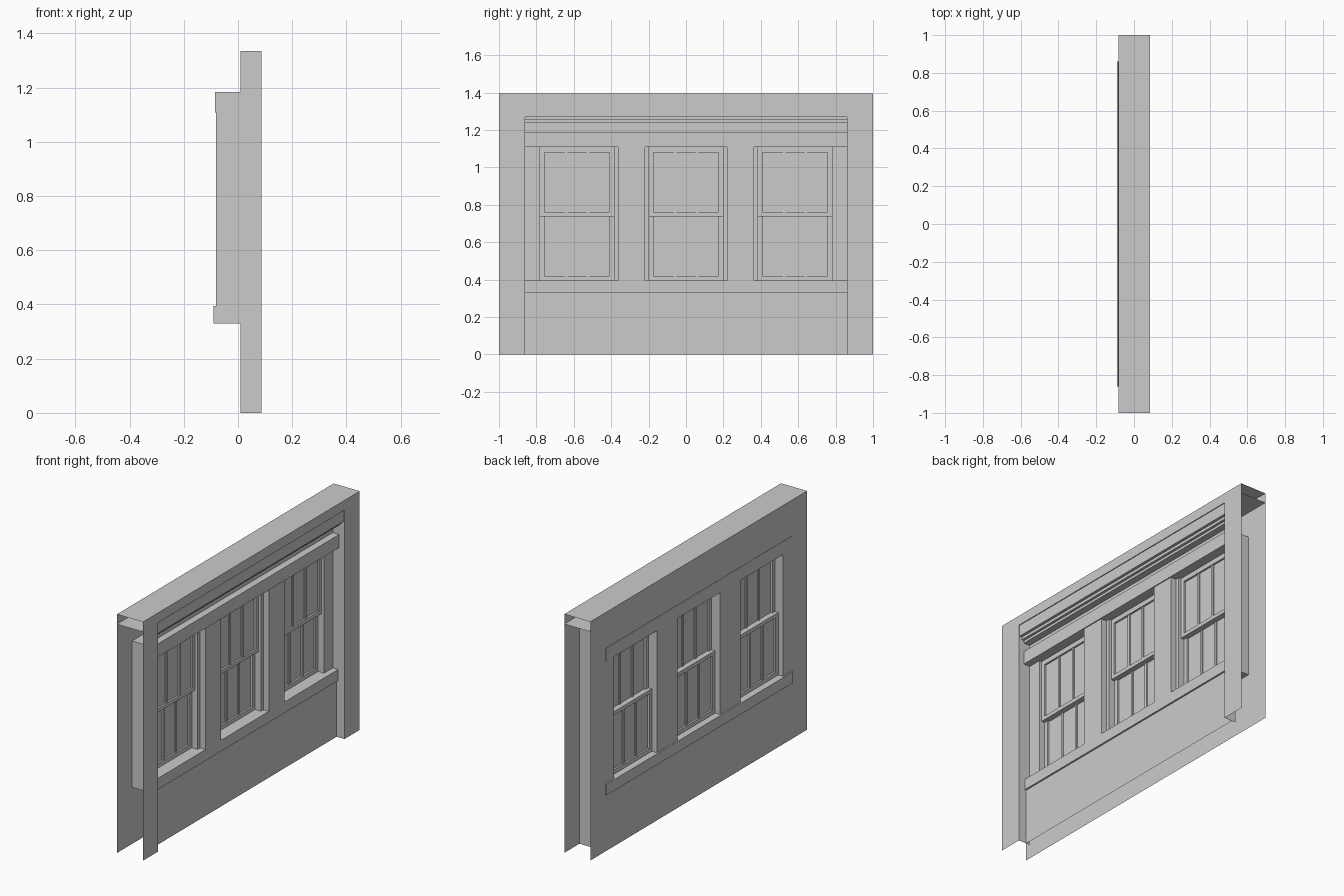
import bpy

if "Cube" in bpy.data.objects:
    bpy.data.objects.remove(bpy.data.objects["Cube"])

XB, XF = -0.082, 0.086      # back wall plane, front trim plane
TOP, SOFFIT = 1.394, 1.336
Y_IN = 0.86                 # half width of the recessed bay
SILL, HEAD = 0.395, 1.108   # window opening heights
WINDOWS = (-0.583, 0.0, 0.583)
HALF = 0.197                # half width of one opening


class Part:
    """Collects quads and boxes into one mesh object."""
    def __init__(self, name):
        self.name, self.v, self.f = name, [], []

    def quad(self, *pts):
        n = len(self.v)
        self.v += pts
        self.f.append((n, n + 1, n + 2, n + 3))

    def sheet_x(self, x, y0, y1, z0, z1, facing=1):
        p = [(x, y0, z0), (x, y1, z0), (x, y1, z1), (x, y0, z1)]
        self.quad(*(p if facing > 0 else p[::-1]))

    def sheet_z(self, z, x0, x1, y0, y1, facing=1):
        p = [(x0, y0, z), (x1, y0, z), (x1, y1, z), (x0, y1, z)]
        self.quad(*(p if facing > 0 else p[::-1]))

    def box(self, x0, x1, y0, y1, z0, z1):
        n = len(self.v)
        self.v += [(x, y, z) for z in (z0, z1)
                   for x, y in ((x0, y0), (x1, y0), (x1, y1), (x0, y1))]
        for q in ((3, 2, 1, 0), (4, 5, 6, 7), (0, 1, 5, 4),
                  (1, 2, 6, 5), (2, 3, 7, 6), (3, 0, 4, 7)):
            self.f.append(tuple(n + i for i in q))

    def build(self):
        me = bpy.data.meshes.new(self.name)
        me.from_pydata(self.v, [], self.f)
        me.update()
        ob = bpy.data.objects.new(self.name, me)
        bpy.context.collection.objects.link(ob)
        return ob


# Back wall sheet with the window band left open
p = Part("back_wall")
p.sheet_x(XB, -1, 1, 0, SILL, -1)
p.sheet_x(XB, -1, 1, HEAD, TOP, -1)
for s in (-1, 1):
    a, b = sorted((s * Y_IN, s))
    p.sheet_x(XB, a, b, SILL, HEAD, -1)
p.build()

# Top cap, its soffit and the front lintel
p = Part("top_cap")
p.sheet_z(TOP, XB, XF, -1, 1)
p.sheet_z(SOFFIT, XB, XF, -1, 1, -1)
p.sheet_x(XF, -1, 1, SOFFIT, TOP)
p.build()

# Front corner pilasters with inward returns
p = Part("pilasters")
for s in (-1, 1):
    a, b = sorted((s * Y_IN, s))
    p.sheet_x(XF, a, b, 0, SOFFIT)
    y = s * Y_IN
    r = [(0.01, y, 0), (XF, y, 0), (XF, y, SOFFIT), (0.01, y, SOFFIT)]
    p.quad(*(r if s > 0 else r[::-1]))
p.build()

# Panel below the windows
p = Part("lower_panel")
p.sheet_x(0.035, -Y_IN, Y_IN, 0, 0.33)
p.build()

# Stepped cornice swept along the bay
p = Part("cornice")
prof = [(0.01, 1.185), (0.01, 1.238), (0.05, 1.238), (0.05, 1.253),
        (0.065, 1.253), (0.065, 1.27), (0.081, 1.27), (0.081, SOFFIT)]
for (xa, za), (xb, zb) in zip(prof, prof[1:]):
    p.quad((xa, -Y_IN, za), (xa, Y_IN, za), (xb, Y_IN, zb), (xb, -Y_IN, zb))
p.build()

# Sill and head beam
p = Part("sill")
p.box(-0.09, 0.045, -Y_IN, Y_IN, 0.33, SILL)
p.build()
p = Part("head_beam")
p.box(-0.084, 0.051, -Y_IN, Y_IN, HEAD, 1.185)
p.build()

# Jambs, mullion cores and the raised mullion casings
p = Part("jambs_and_mullions")
edges = [-Y_IN] + [c + s * HALF for c in WINDOWS for s in (-1, 1)] + [Y_IN]
for i in range(0, len(edges), 2):
    a, b = edges[i], edges[i + 1]
    p.box(XB, 0.01, a, b, SILL, HEAD)
    if 0 < i < len(edges) - 2:
        p.box(0.01, 0.045, a + 0.023, b - 0.023, SILL, HEAD)
p.build()


def sash(name, c, x0, x1, z0, z1, bottom, top):
    """Sash frame with two vertical bars and a pane."""
    p = Part(name)
    for s in (-1, 1):
        a, b = sorted((c + s * HALF, c + s * 0.173))
        p.box(x0, x1, a, b, z0, z1)
        y = c + s * 0.058
        p.box(x0 + 0.004, x1 - 0.004, y - 0.007, y + 0.007, z0 + bottom, z1 - top)
    p.box(x0, x1, c - 0.173, c + 0.173, z0, z0 + bottom)
    p.box(x0, x1, c - 0.173, c + 0.173, z1 - top, z1)
    p.sheet_x((x0 + x1) / 2, c - 0.173, c + 0.173, z0 + bottom, z1 - top)
    p.build()


# Double-hung sashes: upper one in front, lower one behind
for i, c in enumerate(WINDOWS):
    sash(f"upper_sash_{i + 1}", c, -0.028, -0.006, 0.738, HEAD, 0.022, 0.028)
    sash(f"lower_sash_{i + 1}", c, -0.05, -0.028, SILL, 0.76, 0.025, 0.022)
